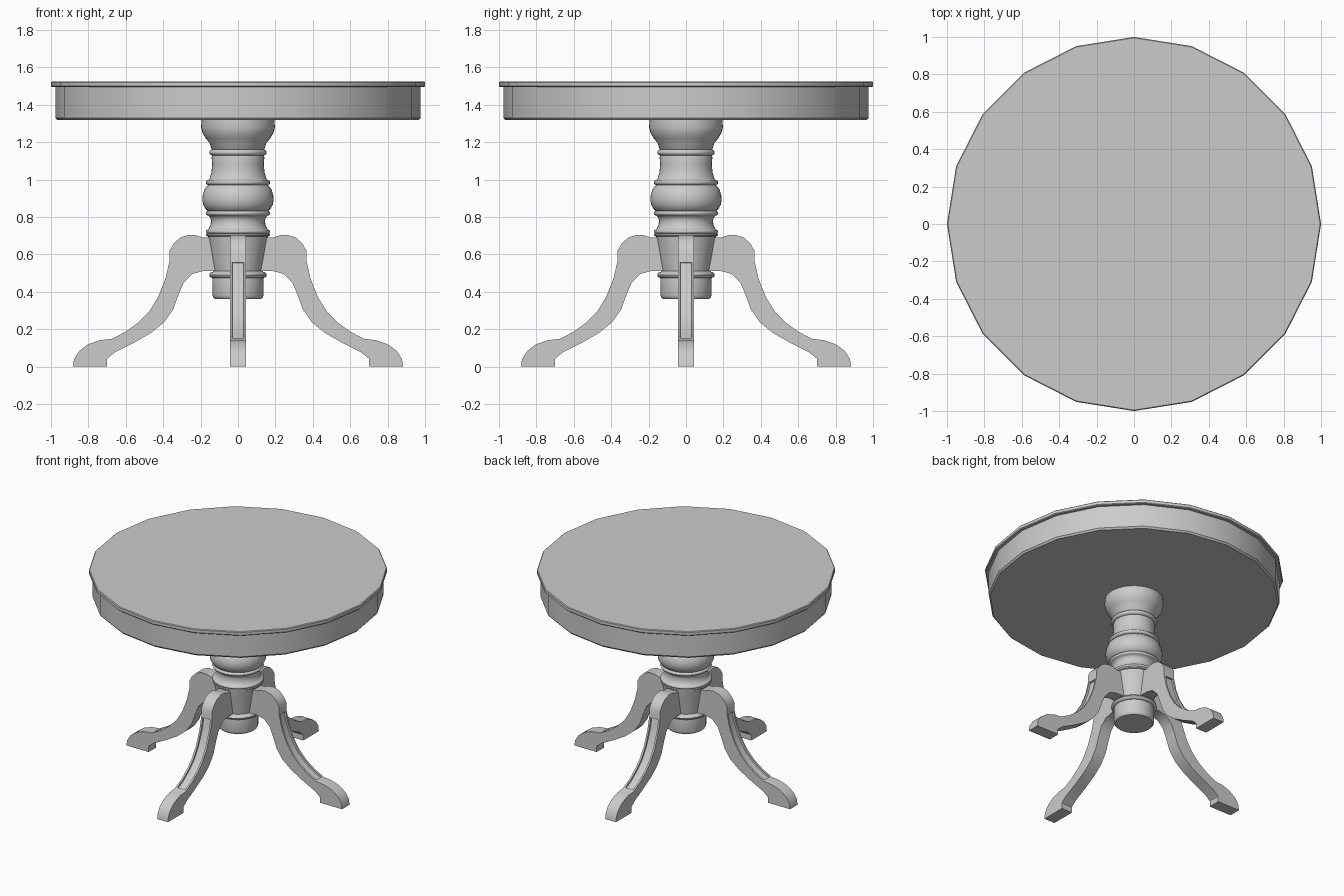
import bpy, bmesh, math
from mathutils import Matrix

if "Cube" in bpy.data.objects:
    bpy.data.objects.remove(bpy.data.objects["Cube"])


def finish(name, bm, angle=35):
    bmesh.ops.recalc_face_normals(bm, faces=bm.faces)
    mesh = bpy.data.meshes.new(name)
    bm.to_mesh(mesh)
    bm.free()
    obj = bpy.data.objects.new(name, mesh)
    bpy.context.collection.objects.link(obj)
    bpy.ops.object.select_all(action='DESELECT')
    obj.select_set(True)
    bpy.context.view_layer.objects.active = obj
    bpy.ops.object.shade_smooth_by_angle(angle=math.radians(angle))
    return obj


def lathe(name, profile, sides):
    """Spin an (radius, z) profile around z and cap both ends."""
    bm = bmesh.new()
    rings = []
    for r, z in profile:
        rings.append([bm.verts.new((r * math.cos(2 * math.pi * i / sides),
                                    r * math.sin(2 * math.pi * i / sides), z))
                      for i in range(sides)])
    for a, b in zip(rings, rings[1:]):
        for i in range(sides):
            j = (i + 1) % sides
            bm.faces.new((a[i], a[j], b[j], b[i]))
    bm.faces.new(rings[0])
    bm.faces.new(rings[-1])
    return finish(name, bm)


def bead(r, z, bulge, half):
    """Half-round ring moulding, listed from top to bottom."""
    return [(r + bulge * math.sin(math.pi * k / 6), z + half * math.cos(math.pi * k / 6))
            for k in range(7)]


# 20-sided top board and apron
lathe("table_top", [(0.995, 1.525), (1.0, 1.52), (1.0, 1.5), (0.995, 1.495), (0.97, 1.495)], 20)
lathe("apron", [(0.977, 1.496), (0.977, 1.33), (0.967, 1.318)], 20)

# Turned column
column = [(0.195, 1.322), (0.197, 1.28), (0.19, 1.25), (0.172, 1.22), (0.152, 1.195), (0.142, 1.165)]
column += bead(0.138, 1.145, 0.016, 0.016)
column += [(0.141, 1.12), (0.138, 1.08), (0.142, 1.04), (0.152, 1.005)]
column += bead(0.158, 0.985, 0.014, 0.014)
column += [(0.176, 0.955), (0.188, 0.92), (0.191, 0.893), (0.186, 0.865), (0.17, 0.838)]
column += bead(0.16, 0.82, 0.013, 0.012)
column += [(0.15, 0.8), (0.143, 0.78), (0.148, 0.755), (0.158, 0.735)]
column += bead(0.162, 0.722, 0.01, 0.01)
column += [(0.17, 0.71), (0.17, 0.7), (0.162, 0.697), (0.13, 0.51)]
column += bead(0.135, 0.49, 0.019, 0.016)
column += [(0.136, 0.465), (0.136, 0.38), (0.133, 0.37), (0.125, 0.362)]
lathe("column", column, 40)

# Leg outline in (distance from axis, height): outer curve, then inner curve
outer = [(0.1, 0.69), (0.187, 0.69), (0.222, 0.702), (0.26, 0.705), (0.31, 0.69), (0.346, 0.655),
         (0.365, 0.62), (0.365, 0.57), (0.388, 0.47), (0.428, 0.37), (0.475, 0.295), (0.53, 0.238),
         (0.6, 0.187), (0.675, 0.148), (0.735, 0.142), (0.8, 0.12), (0.85, 0.083), (0.877, 0.04),
         (0.882, 0.0)]
inner = [(0.7, 0.0), (0.7, 0.042), (0.66, 0.075), (0.57, 0.12), (0.465, 0.18), (0.395, 0.237),
         (0.347, 0.305), (0.316, 0.39), (0.29, 0.45), (0.245, 0.495), (0.19, 0.51), (0.1, 0.51)]
PANEL_START, PANEL_END = 7, 13
HALF = 0.044


def leg(name, angle):
    bm = bmesh.new()
    pts = outer + inner
    left = [bm.verts.new((x, HALF, z)) for x, z in pts]
    right = [bm.verts.new((x, -HALF, z)) for x, z in pts]
    bm.faces.new(left)
    bm.faces.new(right[::-1])
    strip = []
    for i in range(len(pts)):
        j = (i + 1) % len(pts)
        strip.append(bm.faces.new((left[i], right[i], right[j], left[j])))
    bmesh.ops.recalc_face_normals(bm, faces=bm.faces)
    # recessed panel down the outer face
    panel = strip[PANEL_START:PANEL_END]
    bmesh.ops.inset_region(bm, faces=panel, thickness=0.013, use_even_offset=True)
    bmesh.ops.inset_region(bm, faces=panel, thickness=0.001, depth=-0.012, use_even_offset=True)
    bmesh.ops.transform(bm, matrix=Matrix.Rotation(angle, 4, 'Z'), verts=bm.verts)
    return finish(name, bm)


for k, side in enumerate(("right", "back", "left", "front")):
    leg(side + "_leg", k * math.pi / 2)
